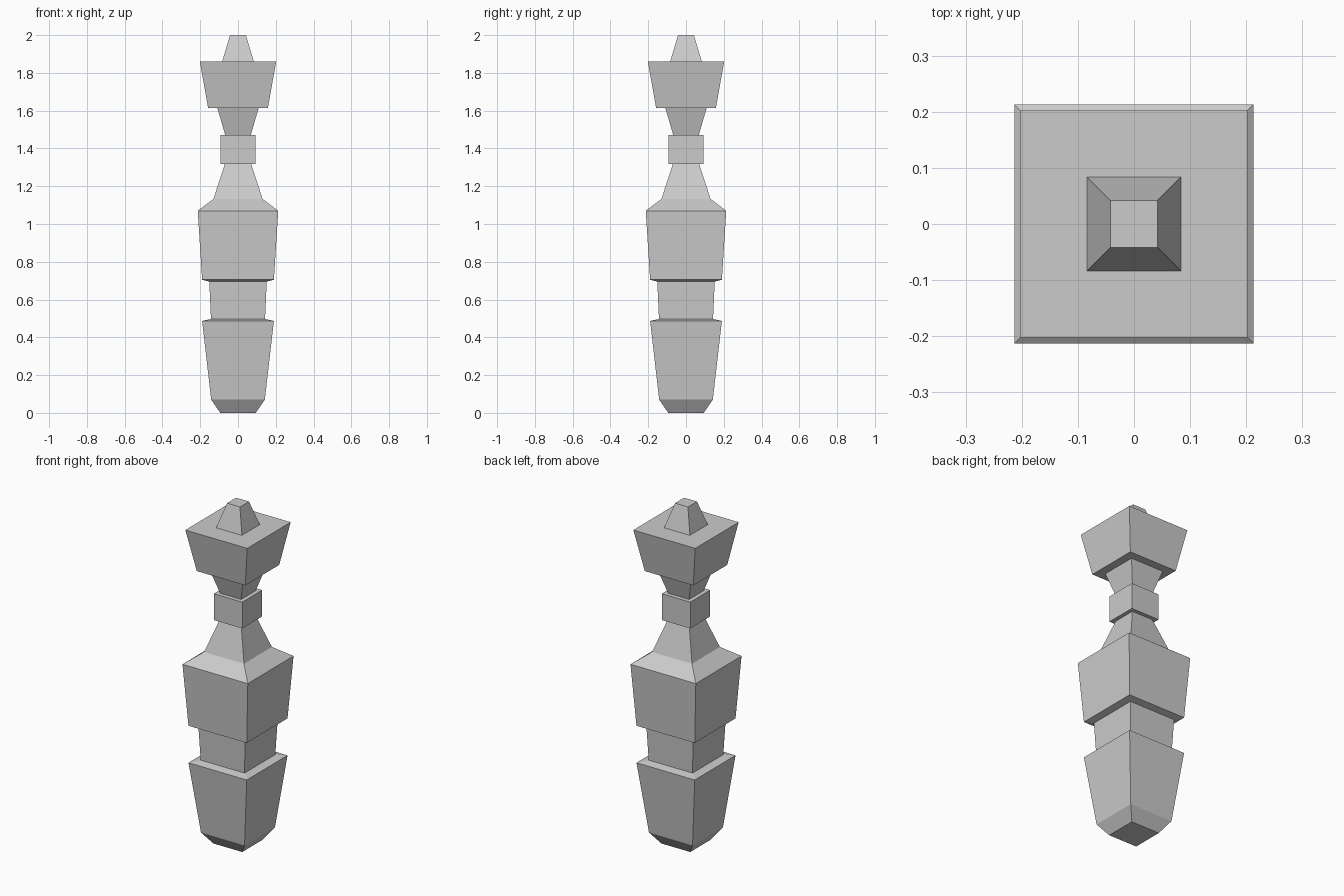
import bpy
import bmesh

if "Cube" in bpy.data.objects:
    bpy.data.objects.remove(bpy.data.objects["Cube"])


def square_stack(name, profile):
    """Closed square-section solid through (half_width, z) levels."""
    bm = bmesh.new()
    rings = [[bm.verts.new((sx * w, sy * w, z))
              for sx, sy in ((-1, -1), (1, -1), (1, 1), (-1, 1))]
             for w, z in profile]
    for low, high in zip(rings, rings[1:]):
        for i in range(4):
            j = (i + 1) % 4
            bm.faces.new((low[i], low[j], high[j], high[i]))
    bm.faces.new(rings[0][::-1])
    bm.faces.new(rings[-1])
    mesh = bpy.data.meshes.new(name)
    bm.to_mesh(mesh)
    bm.free()
    obj = bpy.data.objects.new(name, mesh)
    bpy.context.collection.objects.link(obj)
    return obj


# Tapered foot with chamfered bottom and a thin sloped ledge on top
square_stack("lower_body", [(0.094, 0), (0.142, 0.07), (0.19, 0.487), (0.143, 0.497)])
# Recessed band between the two large blocks
square_stack("waist", [(0.143, 0.497), (0.152, 0.695)])
# Main block with undercut bottom and sloped shoulder
square_stack("middle_body", [(0.152, 0.695), (0.19, 0.705), (0.213, 1.07), (0.13, 1.133)])
# Narrowing neck
square_stack("lower_neck", [(0.13, 1.133), (0.07, 1.317)])
# Square collar around the neck
square_stack("collar", [(0.093, 1.317), (0.093, 1.472)])
# Flaring support below the head
square_stack("upper_neck", [(0.068, 1.472), (0.109, 1.613)])
# Flared head block
square_stack("head", [(0.158, 1.613), (0.202, 1.86)])
# Truncated pyramid on top
square_stack("finial", [(0.084, 1.86), (0.042, 2.0)])
